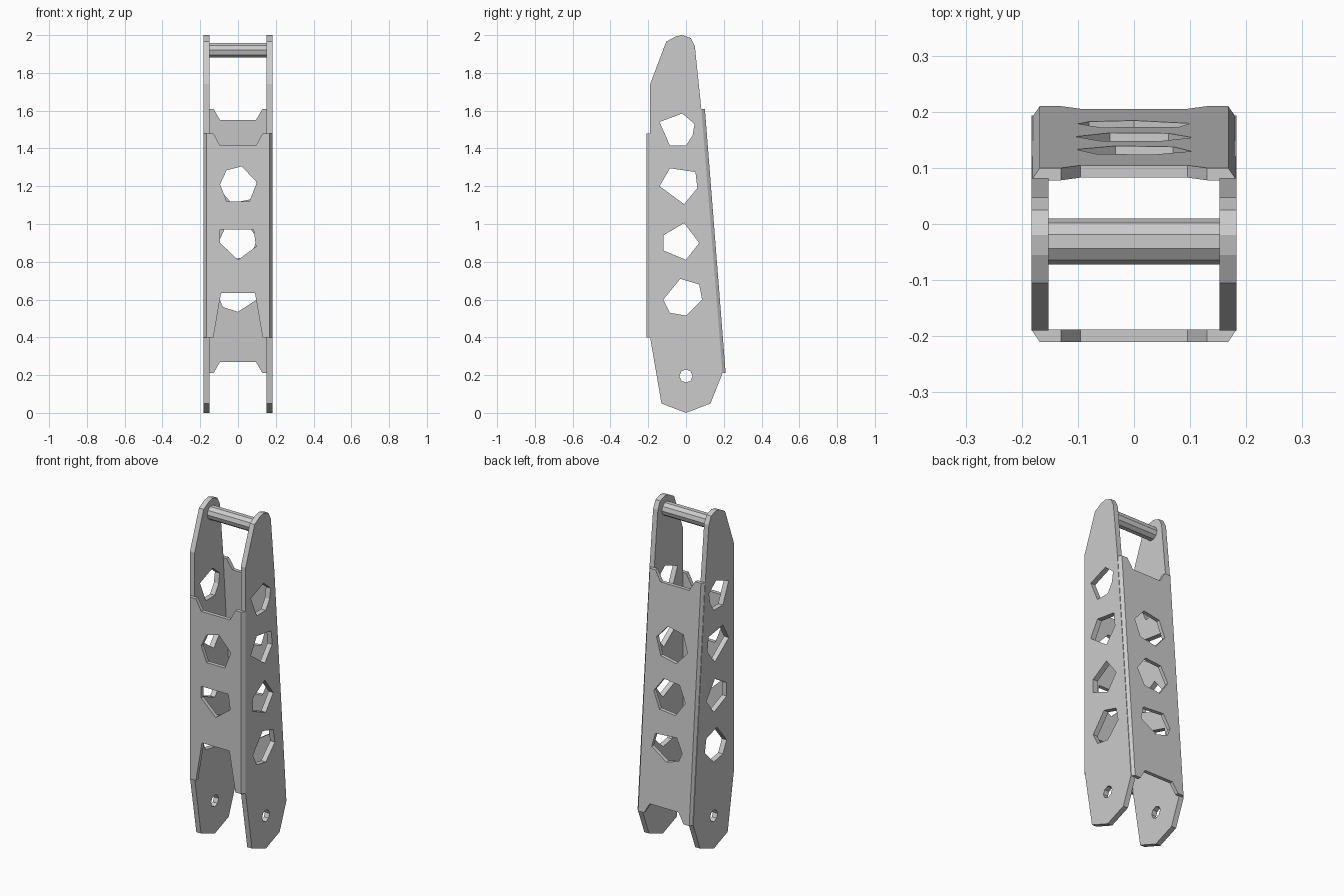
import bpy, bmesh, math
from mathutils import Vector

if "Cube" in bpy.data.objects:
    bpy.data.objects.remove(bpy.data.objects["Cube"])

HALF_W = 0.183
SLOPE = 0.0786


def ngon(cz, r, n=6, rot=0.0):
    return [(r * math.cos(rot + i * math.tau / n), cz + r * math.sin(rot + i * math.tau / n))
            for i in range(n)]


def mirrored(half):
    """Complete an outline from its right half, listed bottom to top."""
    return half + [(-x, z) for x, z in reversed(half)]


def plate(name, outline, holes, place):
    """Filled outline with holes; place(u, v, outer) gives the final position."""
    cu = bpy.data.curves.new(name + "_profile", 'CURVE')
    cu.dimensions = '2D'
    cu.fill_mode = 'BOTH'
    cu.extrude = 0.5
    for loop in [outline] + holes:
        sp = cu.splines.new('POLY')
        sp.points.add(len(loop) - 1)
        for p, (u, v) in zip(sp.points, loop):
            p.co = (u, v, 0, 1)
        sp.use_cyclic_u = True
    tmp = bpy.data.objects.new(name + "_tmp", cu)
    bpy.context.collection.objects.link(tmp)
    dg = bpy.context.evaluated_depsgraph_get()
    me = bpy.data.meshes.new_from_object(tmp.evaluated_get(dg))
    bpy.data.objects.remove(tmp)
    bpy.data.curves.remove(cu)
    bm = bmesh.new()
    bm.from_mesh(me)
    bmesh.ops.remove_doubles(bm, verts=bm.verts, dist=1e-5)
    for v in bm.verts:
        v.co = Vector(place(v.co.x, v.co.y, v.co.z > 0))
    bmesh.ops.recalc_face_normals(bm, faces=bm.faces)
    for f in bm.faces:
        f.smooth = False
    bm.to_mesh(me)
    bm.free()
    me.name = name
    ob = bpy.data.objects.new(name, me)
    bpy.context.collection.objects.link(ob)
    return ob


# Side plates: tapered links with lightening holes and a pivot bore
side = [(0, 0), (0.13, 0.05), (0.193, 0.21), (0.081, 1.61), (0.047, 1.94), (0.025, 1.985),
        (-0.02, 2.0), (-0.055, 1.993), (-0.105, 1.965), (-0.19, 1.74), (-0.19, 0.4), (-0.13, 0.05)]
side_holes = [
    [(-0.14, 1.54), (-0.02, 1.585), (0.045, 1.53), (0.035, 1.47), (0, 1.415), (-0.085, 1.415)],
    [(-0.14, 1.2), (-0.085, 1.295), (0.05, 1.275), (0.06, 1.19), (-0.01, 1.105)],
    [(-0.12, 0.94), (-0.01, 1.005), (0.07, 0.9), (0, 0.81), (-0.12, 0.86)],
    [(-0.12, 0.6), (-0.03, 0.71), (0.07, 0.68), (0.085, 0.6), (0, 0.515), (-0.085, 0.53)],
    ngon(0.195, 0.035, 8),
]
for s, tag in ((-1, "left"), (1, "right")):
    plate(tag + "_side_plate", side, side_holes,
          lambda u, v, outer, s=s: (s * (HALF_W if outer else 0.152), u, v))


def face_x(u, outer):
    # Outer corners are pulled in to make the chamfered fold
    return math.copysign(0.168, u) if outer and abs(u) > 0.18 else u


# Front plate: notched at top and bottom
front = mirrored([(0.09, 0.635), (0.13, 0.4), (HALF_W, 0.4), (HALF_W, 1.48),
                  (0.13, 1.48), (0.095, 1.415)])
front_holes = [
    [(0.02, 1.305), (0.1, 1.22), (0.06, 1.12), (-0.06, 1.12), (-0.095, 1.21), (-0.06, 1.285)],
    [(-0.095, 0.97), (0.085, 0.97), (0.095, 0.88), (0, 0.81), (-0.095, 0.9)],
]
plate("front_plate", front, front_holes,
      lambda u, v, outer: (face_x(u, outer), -0.21 if outer else -0.188, v))

# Back plate: leans with the sloping rear edge of the side plates
back = mirrored([(0.095, 0.27), (0.13, 0.21), (HALF_W, 0.21), (HALF_W, 1.61),
                 (0.13, 1.61), (0.095, 1.55)])
back_holes = [ngon(1.21, 0.105, 6, 0.2), ngon(0.91, 0.105, 6, 0.1),
              [(-0.1, 0.61), (-0.06, 0.69), (0.08, 0.68), (0.1, 0.6), (0, 0.535), (-0.08, 0.56)]]
plate("back_plate", back, back_holes,
      lambda u, v, outer: (face_x(u, outer),
                           (0.21 if outer else 0.188) - SLOPE * (v - 0.21), v))

# Cross pin between the upper ends
bpy.ops.mesh.primitive_cylinder_add(vertices=10, radius=0.041, depth=0.308,
                                    location=(0, -0.031, 1.92),
                                    rotation=(0, math.pi / 2, 0))
bpy.context.object.name = "cross_pin"
